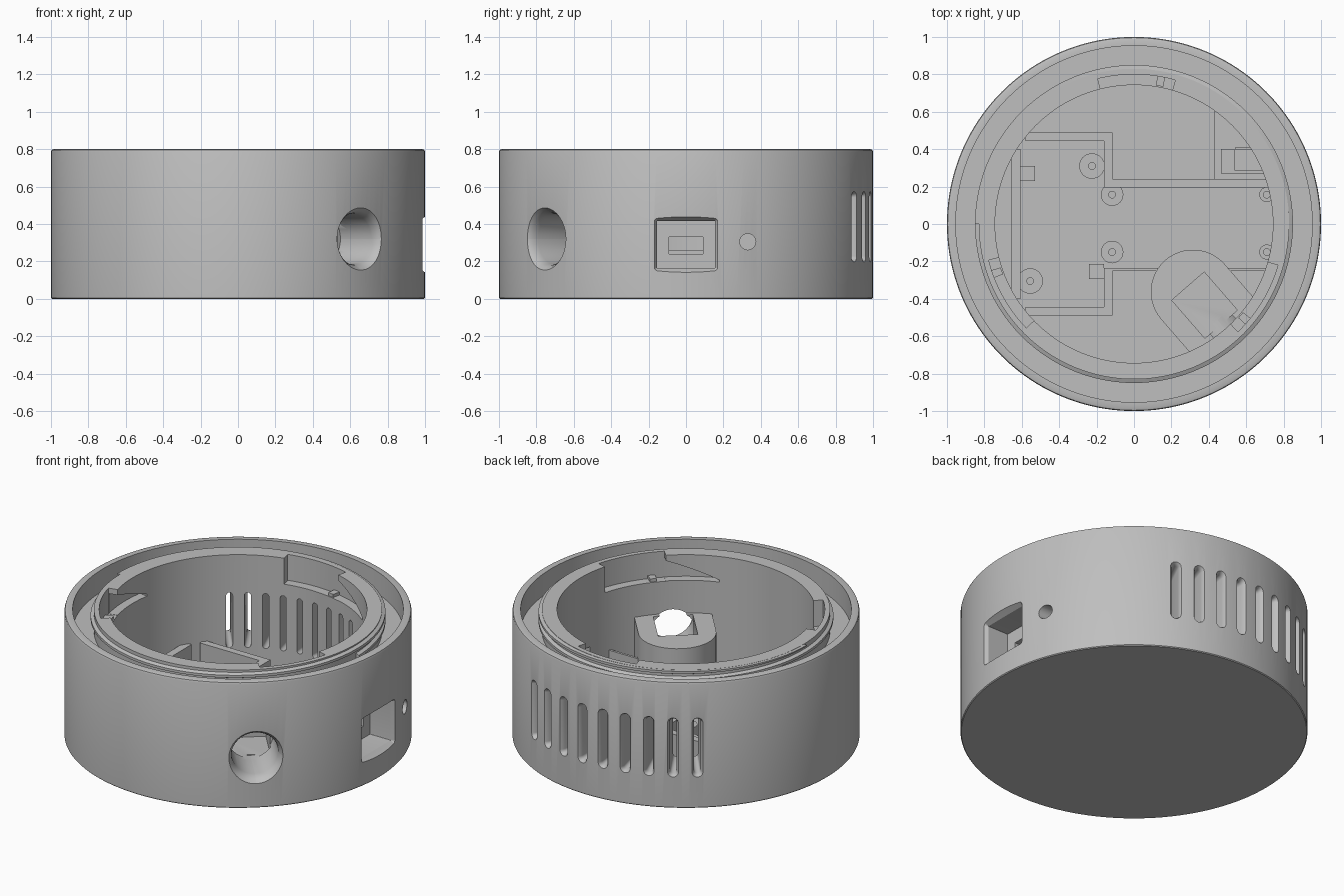
import bpy, bmesh, math
from math import cos, sin, radians, pi
from mathutils import Matrix, Vector

if "Cube" in bpy.data.objects:
    bpy.data.objects.remove(bpy.data.objects["Cube"])

grey = bpy.data.materials.new("light grey plastic")
grey.use_nodes = True
grey.diffuse_color = (0.52, 0.52, 0.52, 1)
bsdf = next(n for n in grey.node_tree.nodes if n.type == 'BSDF_PRINCIPLED')
bsdf.inputs["Base Color"].default_value = grey.diffuse_color

FLOOR, INNER, TOP = 0.08, 0.743, 0.8


def loft(name, rings, caps=True, wrap=False):
    """Skin a list of closed rings of points into one object."""
    bm = bmesh.new()
    rows = [[bm.verts.new(p) for p in ring] for ring in rings]
    n = len(rows[0])
    pairs = list(zip(rows, rows[1:])) + ([(rows[-1], rows[0])] if wrap else [])
    for a, b in pairs:
        for i in range(n):
            j = (i + 1) % n
            bm.faces.new((a[i], a[j], b[j], b[i]))
    if caps and not wrap:
        bm.faces.new(rows[0])
        bm.faces.new(rows[-1])
    bmesh.ops.recalc_face_normals(bm, faces=bm.faces)
    mesh = bpy.data.meshes.new(name)
    bm.to_mesh(mesh)
    bm.free()
    mesh.materials.append(grey)
    obj = bpy.data.objects.new(name, mesh)
    bpy.context.collection.objects.link(obj)
    return obj


def cut(target, cutter):
    mod = target.modifiers.new("cut", 'BOOLEAN')
    mod.operation, mod.solver, mod.object = 'DIFFERENCE', 'EXACT', cutter
    bpy.context.view_layer.objects.active = target
    bpy.ops.object.modifier_apply(modifier=mod.name)
    bpy.data.objects.remove(cutter)


def smooth(obj):
    bpy.ops.object.select_all(action='DESELECT')
    obj.select_set(True)
    bpy.context.view_layer.objects.active = obj
    bpy.ops.object.shade_smooth_by_angle(angle=radians(30))


def prism(name, outline, z0, z1):
    return loft(name, [[(x, y, z) for x, y in outline] for z in (z0, z1)])


def box(name, x0, x1, y0, y1, z1, z0=FLOOR - 0.01):
    return prism(name, [(x0, y0), (x1, y0), (x1, y1), (x0, y1)], z0, z1)


def disc(x, y, r, n=32):
    return [(x + r * cos(2 * pi * i / n), y + r * sin(2 * pi * i / n)) for i in range(n)]


def radial_cutter(angle, z, hw, hh, rad, stations, dy=0):
    """Rounded-rectangle tunnel along a radius; stations are (radius, growth)."""
    rings = []
    turn = Matrix.Rotation(radians(angle), 3, 'Z')
    for r, grow in stations:
        ring = []
        for q, (sy, sz) in enumerate([(1, 1), (-1, 1), (-1, -1), (1, -1)]):
            for k in range(9):
                a = (q + k / 8) * pi / 2
                ring.append(turn @ Vector((
                    r, dy + sy * (hw - rad) + (rad + grow) * cos(a),
                    z + sz * (hh - rad) + (rad + grow) * sin(a))))
        rings.append(ring)
    return loft("tunnel_cutter", rings)


def arc_block(name, r0, r1, a0, a1, z0, top0, top1, steps=16):
    """Curved block whose top slopes from top0 to top1."""
    rings = []
    for i in range(steps + 1):
        t = i / steps
        a, z = radians(a0 + (a1 - a0) * t), top0 + (top1 - top0) * t
        rings.append([(r * cos(a), r * sin(a), h)
                      for r, h in ((r0, z0), (r1, z0), (r1, z), (r0, z))])
    return loft(name, rings)


# Housing: turned shell with outer lip, ring channel and inner collar
profile = [(0.995, 0), (1, 0.005), (1, 0.785), (0.996, 0.796), (0.985, TOP),
           (0.953, TOP), (0.953, 0.66), (0.83, 0.66), (0.83, TOP),
           (INNER, TOP), (INNER, FLOOR)]
SEG = 160
bm = bmesh.new()
rows = [[bm.verts.new((r * cos(2 * pi * s / SEG), r * sin(2 * pi * s / SEG), z))
         for s in range(SEG)] for r, z in profile]
for a, b in zip(rows, rows[1:]):
    for i in range(SEG):
        j = (i + 1) % SEG
        bm.faces.new((a[i], a[j], b[j], b[i]))
bm.faces.new(rows[0])
bm.faces.new(rows[-1])
bmesh.ops.recalc_face_normals(bm, faces=bm.faces)
mesh = bpy.data.meshes.new("housing")
bm.to_mesh(mesh)
bm.free()
mesh.materials.append(grey)
housing = bpy.data.objects.new("housing", mesh)
bpy.context.collection.objects.link(housing)

# Ventilation slots with softened outer edges
for i in range(9):
    cut(housing, radial_cutter(64 + 8.1 * i, 0.385, 0.019, 0.175, 0.0189,
                               [(0.68, 0), (0.97, 0), (0.99, 0.006), (1.01, 0.02)]))

# Jack hole, connector recess and slot, button hole
JACK = -49
jack_path = [(0.6, 0), (0.93, 0), (0.96, 0.006), (0.98, 0.016), (1.01, 0.04)]
cut(housing, radial_cutter(JACK, 0.32, 0.135, 0.135, 0.1349, jack_path))
cut(housing, radial_cutter(0, 0.29, 0.155, 0.125, 0.002,
                           [(0.82, 0), (0.965, 0), (1.01, 0.03)]))
cut(housing, radial_cutter(0, 0.285, 0.09, 0.045, 0.002, [(0.68, 0), (0.9, 0)]))
cut(housing, radial_cutter(0, 0.305, 0.043, 0.043, 0.0429,
                           [(0.6, 0), (1.05, 0)], dy=0.33))

# Three bayonet entries with tapering locking grooves and detents
for turn in (0, 120, 240):
    cut(housing, arc_block("entry_cutter", 0.7, 0.8, 74 + turn, 104 + turn, 0.635, 0.85, 0.85))
    cut(housing, arc_block("groove_cutter", 0.7, 0.798, 50 + turn, 75 + turn, 0.637, 0.65, 0.77))
    smooth(arc_block("bayonet_detent", 0.75, 0.81, 78 + turn, 81 + turn, 0.62, 0.655, 0.655, 4))
smooth(housing)

# Spiral ridge on the outside of the collar
ridge = []
for i in range(181):
    t = i / 120
    a, z = pi - 2 * pi * t, 0.8 - 0.05 * t
    ridge.append([(r * cos(a), r * sin(a), min(z + h, TOP - 0.001 + h * 0.01))
                  for r, h in ((0.825, 0.02), (0.85, 0.008), (0.85, -0.008), (0.825, -0.02))])
smooth(loft("collar_thread", ridge))

# Board tray walls on the floor
WALL = 0.26
box("tray_back_wall", -0.58, -0.115, 0.445, 0.49, WALL)
box("tray_front_wall", -0.58, -0.115, -0.49, -0.445, WALL)
box("tray_side_wall", -0.655, -0.607, -0.4, 0.4, WALL)
box("tray_back_corner_wall", -0.16, -0.115, 0.195, 0.45, WALL)
box("tray_front_corner_wall", -0.16, -0.115, -0.45, -0.235, WALL)
box("channel_back_wall", -0.12, 0.73, 0.195, 0.24, WALL)
box("channel_front_wall", -0.12, 0.74, -0.25, -0.235, WALL)

# Board rests and hollow screw posts
box("back_rest", -0.61, -0.53, 0.23, 0.31, 0.2)
box("front_rest", -0.24, -0.16, -0.295, -0.215, 0.2)
for x, y, r in ((-0.225, 0.31, 0.068), (-0.555, -0.305, 0.068),
                (-0.117, 0.157, 0.06), (-0.117, -0.15, 0.06),
                (0.71, 0.157, 0.04), (0.71, -0.15, 0.04)):
    smooth(loft("screw_post", [[(px, py, z) for px, py in disc(x, y, rr)]
                               for rr, z in ((r, FLOOR - 0.01), (r, 0.16), (0.018, 0.16),
                                             (0.018, FLOOR - 0.01))], wrap=True))

# Button guide in the back corner
prism("button_shelf", [(0.43, 0.24), (0.74, 0.24), (0.6, 0.5), (0.43, 0.62)], FLOOR - 0.01, 0.14)
box("button_guide", 0.465, 0.54, 0.27, 0.4, 0.36)
box("button_guide_back", 0.54, 0.68, 0.395, 0.41, 0.36)
box("button_guide_front", 0.54, 0.7, 0.27, 0.285, 0.36)

# Round-ended jack holder with an open pocket
e = Vector((cos(radians(JACK)), sin(radians(JACK))))
p = Vector((-e.y, e.x))
outline = [e * 0.48 + (p * cos(a) - e * sin(a)) * 0.225
           for a in (pi * k / 24 for k in range(25))]
outline += [e * 0.75 - p * 0.225, e * 0.75 + p * 0.225]
holder = prism("jack_holder", [tuple(v) for v in outline], FLOOR - 0.01, 0.43)
pocket = [e * d + p * s for d, s in ((0.44, -0.115), (0.71, -0.115), (0.71, 0.115), (0.44, 0.115))]
cut(holder, prism("pocket_cutter", [tuple(v) for v in pocket], 0.19, 0.6))
cut(holder, radial_cutter(JACK, 0.32, 0.135, 0.135, 0.1349, [(0.68, 0), (0.9, 0)]))
smooth(holder)
